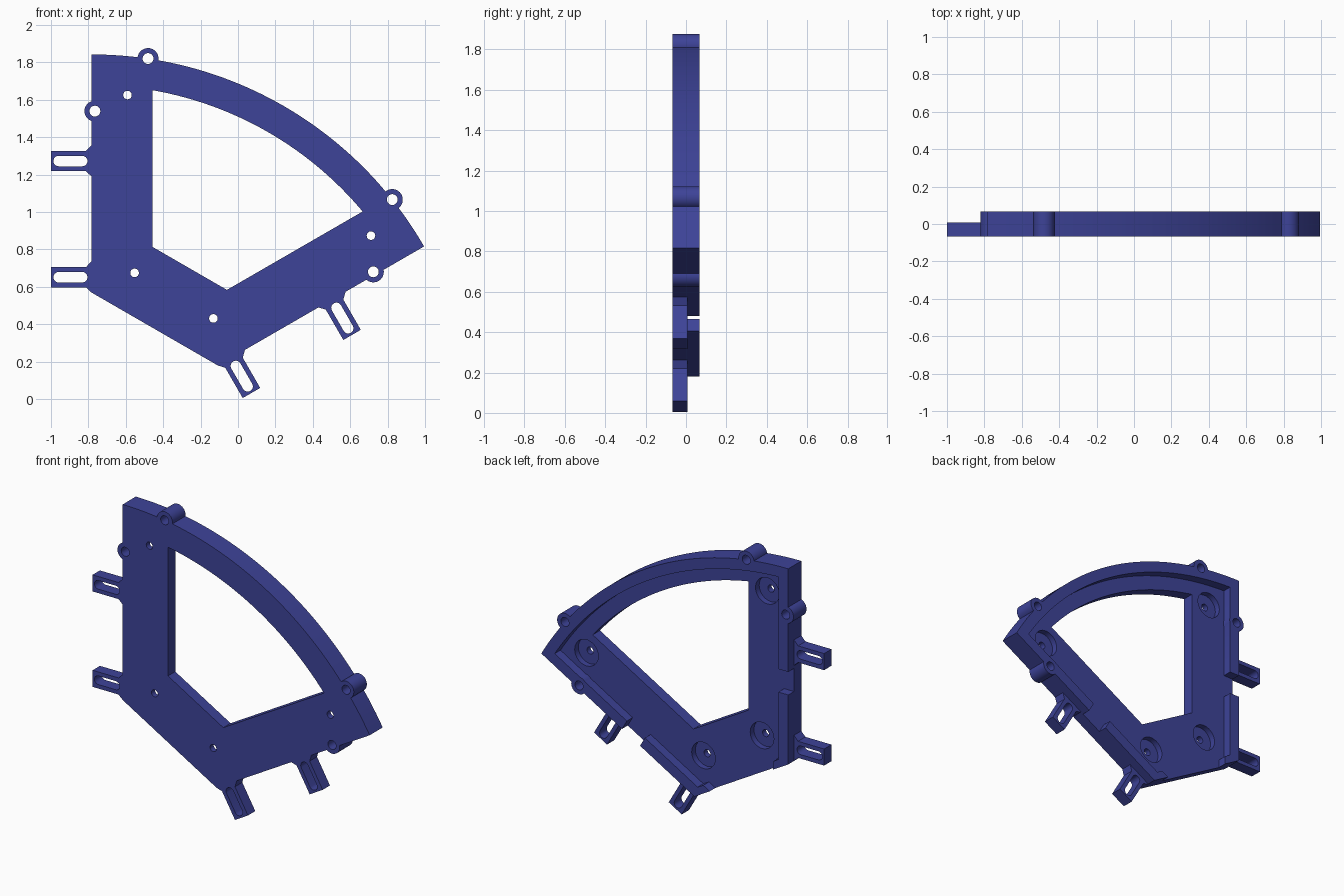
import bpy, bmesh, math

if "Cube" in bpy.data.objects:
    bpy.data.objects.remove(bpy.data.objects["Cube"])

CX, CZ = -0.783, -0.211              # apex where both arm edges meet
R_OUT, R_IN, RIM = 2.053, 1.89, 0.07
FRONT, FLOOR, BACK = -0.067, 0.008, 0.067
SIDES = ("left", "right")
C30, S30 = math.cos(math.pi / 6), 0.5

blue = bpy.data.materials.new("navy_blue")
blue.diffuse_color = (0.047, 0.056, 0.314, 1)
blue.use_nodes = True
blue.node_tree.nodes["Principled BSDF"].inputs["Base Color"].default_value = blue.diffuse_color


def pt(side, u, v):
    """u runs along the arm edge from the apex, v runs inward from it."""
    if side == "left":
        return (CX + v, CZ + u)
    return (CX + u * C30 - v * S30, CZ + u * S30 + v * C30)


def circle(c, r, n=40):
    return [(c[0] + r * math.cos(2 * math.pi * i / n),
             c[1] + r * math.sin(2 * math.pi * i / n)) for i in range(n)]


def arc(r, v, n=48):
    """Arc about the apex between the lines at inset v on both arms."""
    a = math.asin(v / r)
    lo, hi = math.pi / 6 + a, math.pi / 2 - a
    return [(CX + r * math.cos(lo + (hi - lo) * i / n),
             CZ + r * math.sin(lo + (hi - lo) * i / n)) for i in range(n + 1)]


def prism(name, outline, y0, y1):
    bm = bmesh.new()
    face = bm.faces.new([bm.verts.new((x, y0, z)) for x, z in outline])
    ext = bmesh.ops.extrude_face_region(bm, geom=[face])
    for g in ext["geom"]:
        if isinstance(g, bmesh.types.BMVert):
            g.co.y = y1
    bmesh.ops.recalc_face_normals(bm, faces=bm.faces)
    me = bpy.data.meshes.new(name)
    bm.to_mesh(me)
    bm.free()
    me.materials.append(blue)
    ob = bpy.data.objects.new(name, me)
    bpy.context.collection.objects.link(ob)
    return ob


def combine(target, op, outline, y0, y1):
    tool = prism("tool", outline, y0, y1)
    bpy.context.view_layer.objects.active = target
    mod = target.modifiers.new("bool", "BOOLEAN")
    mod.operation, mod.solver, mod.object = op, "EXACT", tool
    bpy.ops.object.modifier_apply(modifier=mod.name)
    bpy.data.objects.remove(tool, do_unlink=True)


def cut(target, outline, y0=-0.3, y1=0.3):
    combine(target, "DIFFERENCE", outline, y0, y1)


def smooth(ob):
    bpy.ops.object.select_all(action="DESELECT")
    ob.select_set(True)
    bpy.context.view_layer.objects.active = ob
    bpy.ops.object.shade_smooth_by_angle(angle=math.radians(30))


# Frame: sector slab with the apex cut off square to its centre line
frame = prism("frame", [pt("left", 0.78, 0), pt("right", 0.78, 0)]
              + arc(R_OUT, 0), FRONT, BACK)

# Rear pocket that leaves a rim along both arms and the arc
cut(frame, [pt("left", RIM / math.tan(math.pi / 6), RIM)]
    + arc(R_OUT - RIM, RIM), FLOOR, 0.3)

# Central opening
cut(frame, [pt("left", 1.024, 0.326), pt("right", 1.024, 0.326)]
    + arc(R_IN, 0.326))

for s in SIDES:
    # Gap in the rim
    cut(frame, [pt(s, 1.232, -0.1), pt(s, 1.382, -0.1),
                pt(s, 1.382, RIM + 0.01), pt(s, 1.232, RIM + 0.01)], FLOOR, 0.3)
    # Small hook at the lower end of the rim
    combine(frame, "UNION", [pt(s, 0.7454, 0.06), pt(s, 0.7165, 0.11),
                             pt(s, 0.77, 0.11), pt(s, 0.80, 0.06)],
            FLOOR - 0.01, BACK)
    # Bosses on the arc and on the arm edge, with through holes
    for u, v in ((2.031, 0.302), (1.75, 0.018)):
        combine(frame, "UNION", circle(pt(s, u, v), 0.056), FRONT, BACK)
        cut(frame, circle(pt(s, u, v), 0.029, 28))
    # Counterbored screw holes
    for u, v in ((1.836, 0.192), (0.885, 0.23)):
        cut(frame, circle(pt(s, u, v), 0.085), -0.03, FLOOR + 0.03)
        cut(frame, circle(pt(s, u, v), 0.023, 24))
smooth(frame)

# Slotted mounting lugs
for s in SIDES:
    for label, c in (("lower", 0.862), ("upper", 1.483)):
        lug = prism(f"{s}_{label}_lug", [
            pt(s, c + 0.085, 0), pt(s, c + 0.054, -0.03), pt(s, c + 0.054, -0.217),
            pt(s, c - 0.054, -0.217), pt(s, c - 0.054, -0.03), pt(s, c - 0.082, 0)],
            FRONT, FLOOR)
        slot = []
        for i in range(26):
            a = math.pi * (i % 13) / 12 + (math.pi if i > 12 else 0)
            mid = -0.050 if i <= 12 else -0.176
            slot.append(pt(s, c + 0.028 * math.cos(a), mid + 0.028 * math.sin(a)))
        cut(lug, slot)
        smooth(lug)
